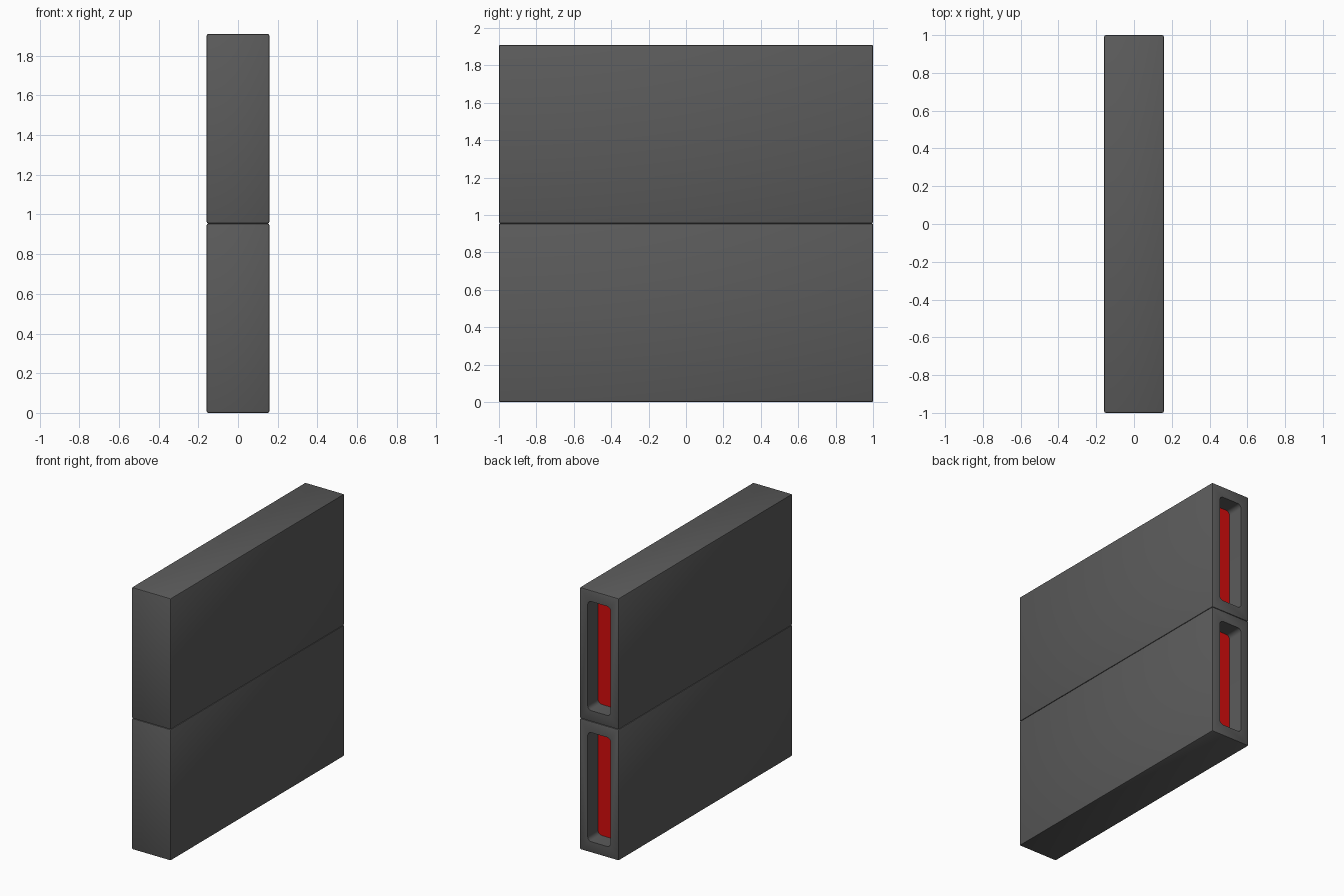
import bpy, bmesh, math

if "Cube" in bpy.data.objects:
    bpy.data.objects.remove(bpy.data.objects["Cube"])

W, L, H = 0.315, 2.0, 0.955      # one block: x, y, z
SLOT_W, SLOT_H, DEPTH, R = 0.185, 0.795, 0.12, 0.03


def material(name, rgb):
    m = bpy.data.materials.new(name)
    m.diffuse_color = (*rgb, 1)
    m.use_nodes = True
    m.node_tree.nodes["Principled BSDF"].inputs["Base Color"].default_value = m.diffuse_color
    return m


grey = material("dark grey", (0.105, 0.105, 0.105))
red = material("red", (0.68, 0.004, 0.004))


def rounded_rect(w, h, r, steps=5):
    """Outline of a rounded rectangle, counter-clockwise in (x, z)."""
    pts = []
    for k, (sx, sz) in enumerate([(1, 1), (-1, 1), (-1, -1), (1, -1)]):
        for i in range(steps + 1):
            a = math.pi / 2 * (k + i / steps)
            pts.append((sx * (w / 2 - r) + r * math.cos(a),
                        sz * (h / 2 - r) + r * math.sin(a)))
    return pts


def block(name, z0):
    zc = z0 + H / 2
    bm = bmesh.new()
    # slightly softened box
    bmesh.ops.create_cube(bm, size=1)
    for v in bm.verts:
        v.co = (v.co.x * W, v.co.y * L, v.co.z * H + zc)
    bmesh.ops.bevel(bm, geom=bm.edges[:], offset=0.008, segments=2,
                    profile=0.5, affect='EDGES')
    # open the back face with a rounded slot
    back = max(bm.faces, key=lambda f: f.calc_center_median().y)
    rim = list(back.edges)
    bmesh.ops.delete(bm, geom=[back], context='FACES_ONLY')
    outline = rounded_rect(SLOT_W, SLOT_H, R)
    mouth = [bm.verts.new((x, L / 2, zc + z)) for x, z in outline]
    floor = [bm.verts.new((x, L / 2 - DEPTH, zc + z)) for x, z in outline]
    n = len(mouth)
    loop = [bm.edges.new((mouth[i], mouth[(i + 1) % n])) for i in range(n)]
    bmesh.ops.triangle_fill(bm, edges=rim + loop, use_beauty=True,
                            normal=(0, 1, 0))
    # slot walls and coloured slot floor
    for i in range(n):
        j = (i + 1) % n
        bm.faces.new((mouth[i], mouth[j], floor[j], floor[i]))
    bottom = bm.faces.new(floor)
    bottom.material_index = 1
    bmesh.ops.recalc_face_normals(bm, faces=bm.faces[:])
    mesh = bpy.data.meshes.new(name)
    bm.to_mesh(mesh)
    bm.free()
    mesh.materials.append(grey)
    mesh.materials.append(red)
    ob = bpy.data.objects.new(name, mesh)
    bpy.context.collection.objects.link(ob)
    bpy.context.view_layer.objects.active = ob
    ob.select_set(True)
    bpy.ops.object.shade_smooth_by_angle(angle=math.radians(30))
    ob.select_set(False)


block("lower_block", 0)
block("upper_block", H)
